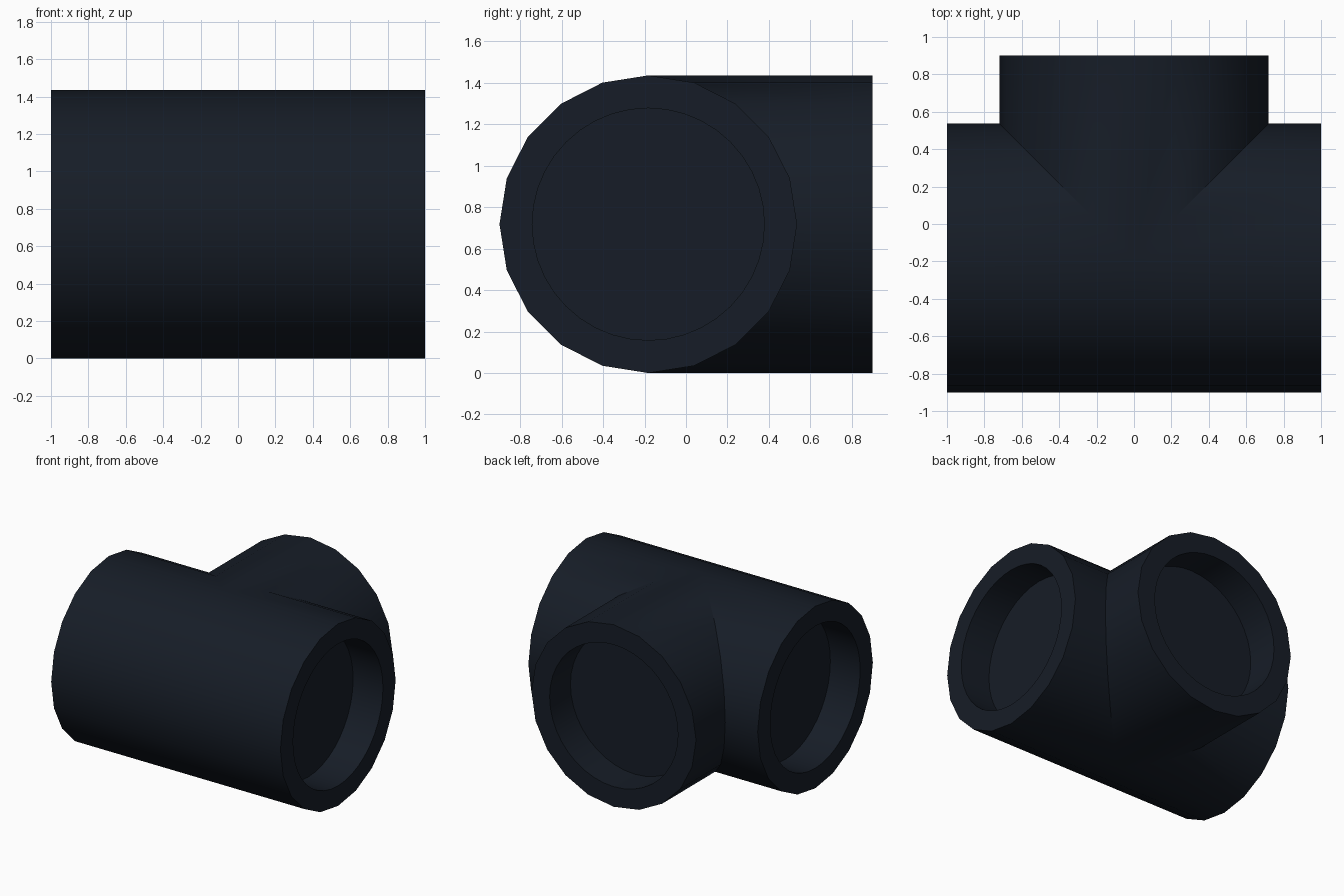
import bpy, bmesh
from math import pi, cos, sin, radians
from mathutils import Matrix

if "Cube" in bpy.data.objects:
    bpy.data.objects.remove(bpy.data.objects["Cube"])

R, BORE, DEPTH = 0.718, 0.56, 0.26
N = 20
YC, ZC, YEND = -0.182, 0.718, 0.90

# Tee shell: three arms meeting on mitred seams
bm = bmesh.new()
ring = [(R * cos(2 * pi * i / N), R * sin(2 * pi * i / N)) for i in range(N)]


def arm(outer, inner):
    o = [bm.verts.new(p) for p in outer]
    n = [bm.verts.new(p) for p in inner]
    for i in range(N):
        j = (i + 1) % N
        bm.faces.new((o[i], o[j], n[j], n[i]))
    bm.faces.new(o)


for s in (1, -1):
    arm([(s, YC + c, ZC + h) for c, h in ring],
        [(s * max(0, c), YC + c, ZC + h) for c, h in ring])
arm([(c, YEND, ZC + h) for c, h in ring],
    [(c, YC + abs(c), ZC + h) for c, h in ring])
bmesh.ops.remove_doubles(bm, verts=bm.verts, dist=0.0005)
bmesh.ops.recalc_face_normals(bm, faces=bm.faces)
mesh = bpy.data.meshes.new("tee_fitting")
bm.to_mesh(mesh)
bm.free()
tee = bpy.data.objects.new("tee_fitting", mesh)
bpy.context.collection.objects.link(tee)

# Blind sockets in the three open ends
for loc, rot in (((1, YC, ZC), (0, pi / 2, 0)),
                 ((-1, YC, ZC), (0, pi / 2, 0)),
                 ((0, YEND, ZC), (pi / 2, 0, 0))):
    bpy.ops.mesh.primitive_cylinder_add(vertices=40, radius=BORE, depth=2 * DEPTH,
                                        location=loc, rotation=rot)
    cutter = bpy.context.object
    cutter.name = "socket_cutter"
    cutter.hide_render = True
    mod = tee.modifiers.new("socket", 'BOOLEAN')
    mod.operation = 'DIFFERENCE'
    mod.solver = 'EXACT'
    mod.object = cutter
    bpy.context.view_layer.objects.active = tee
    bpy.ops.object.modifier_apply(modifier=mod.name)
    bpy.data.objects.remove(cutter)

# Smooth walls, sharp rims and seams
bpy.ops.object.select_all(action='DESELECT')
tee.select_set(True)
bpy.context.view_layer.objects.active = tee
bpy.ops.object.shade_smooth_by_angle(angle=radians(30))

# Dark plastic
mat = bpy.data.materials.new("dark_plastic")
mat.diffuse_color = (0.008, 0.012, 0.02, 1)
mat.use_nodes = True
mat.node_tree.nodes["Principled BSDF"].inputs["Base Color"].default_value = mat.diffuse_color
tee.data.materials.clear()
tee.data.materials.append(mat)
